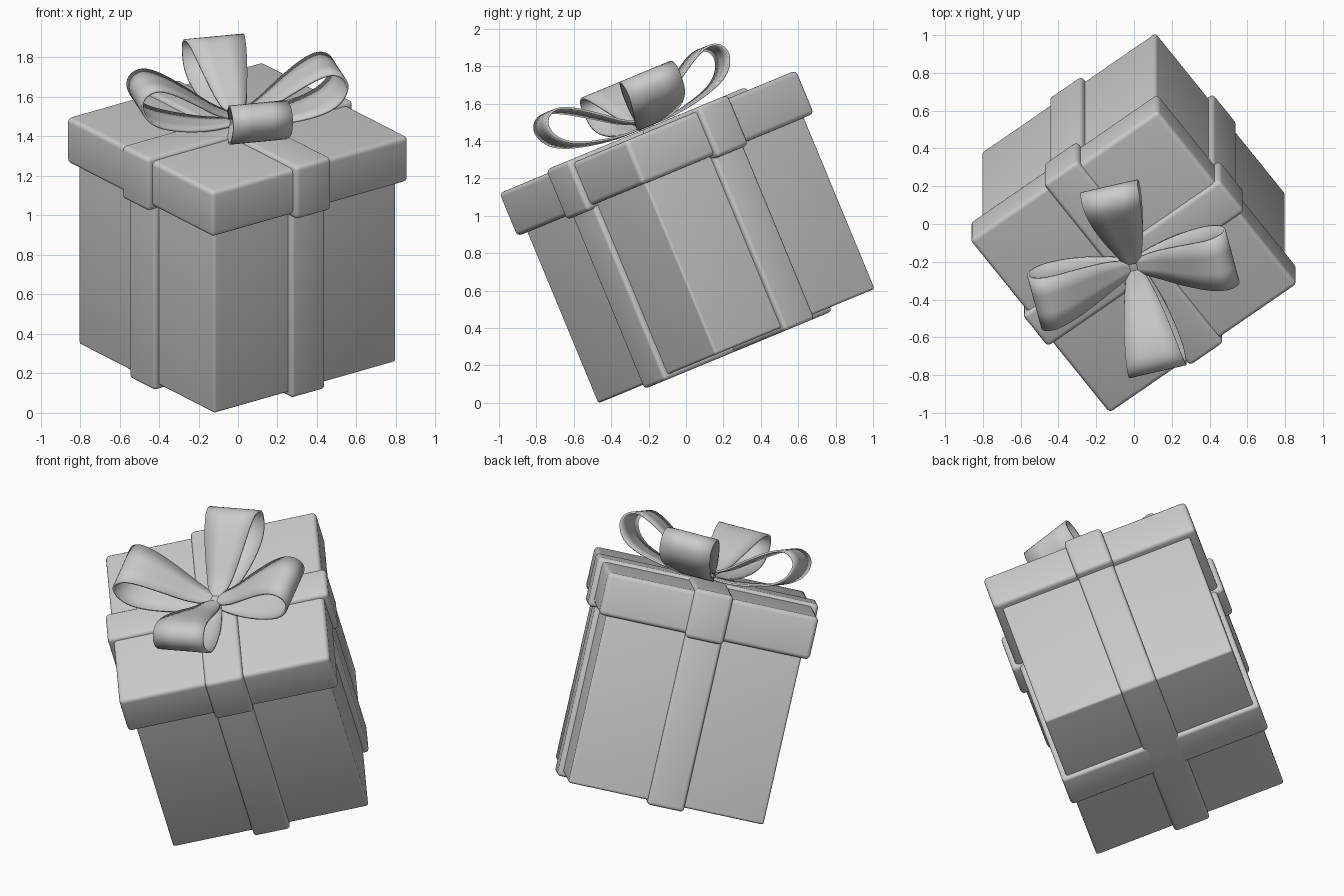
import bpy, bmesh
from math import radians
from mathutils import Matrix, Vector

if "Cube" in bpy.data.objects:
    bpy.data.objects.remove(bpy.data.objects["Cube"])

# Tilted frame of the whole gift: origin at the centre of the box base
TILT = Matrix.Translation((-0.003, 0.27, 0.304)) @ Matrix.Rotation(radians(22.5), 4, 'X')
YAW = TILT @ Matrix.Rotation(radians(36.7), 4, 'Z')


def finish(name, bm, frame):
    bmesh.ops.recalc_face_normals(bm, faces=bm.faces)
    mesh = bpy.data.meshes.new(name)
    bm.to_mesh(mesh)
    bm.free()
    ob = bpy.data.objects.new(name, mesh)
    bpy.context.collection.objects.link(ob)
    ob.matrix_world = frame
    bpy.context.view_layer.objects.active = ob
    for o in bpy.context.selected_objects:
        o.select_set(False)
    ob.select_set(True)
    bpy.ops.object.shade_smooth_by_angle(angle=radians(40))
    return ob


def block(name, sx, sy, z0, z1, bevel, frame=YAW):
    bm = bmesh.new()
    bmesh.ops.create_cube(bm, size=1)
    bmesh.ops.scale(bm, vec=(sx, sy, z1 - z0), verts=bm.verts)
    bmesh.ops.translate(bm, vec=(0, 0, (z0 + z1) / 2), verts=bm.verts)
    bmesh.ops.bevel(bm, geom=bm.edges[:], offset=bevel, segments=4,
                    profile=0.5, affect='EDGES')
    return finish(name, bm, frame)


# Box and lid
BODY, LID, TOP = 1.15, 1.24, 1.24
block("box_body", BODY, BODY, 0, 1.1, 0.014)
block("box_lid", LID, LID, 0.99, TOP, 0.025)

# Ribbon bands around box and lid, crossing at right angles
W, T = 0.215, 0.03
for k, label in enumerate(("a", "b")):
    frame = YAW @ Matrix.Rotation(radians(90 * k), 4, 'Z')
    block("box_ribbon_" + label, BODY + 2 * T, W, -0.024, 1.08, 0.02, frame)
    block("lid_ribbon_" + label, LID + 2 * T, W + 0.01, 0.97, TOP + 0.02, 0.024, frame)

# Bow loop side profile: (outward, up)
LOOP = [(0.0, 0.05), (0.12, 0.105), (0.25, 0.195), (0.37, 0.27), (0.455, 0.298),
        (0.515, 0.275), (0.535, 0.22), (0.505, 0.15), (0.43, 0.095),
        (0.30, 0.055), (0.15, 0.032), (0.0, 0.03)]


def smooth_path(pts, steps=4):
    # Catmull-Rom resampling
    p = [Vector(q) for q in pts]
    p = [2 * p[0] - p[1]] + p + [2 * p[-1] - p[-2]]
    out = []
    for i in range(1, len(p) - 2):
        a, b, c, d = p[i - 1:i + 3]
        for s in range(steps):
            t = s / steps
            out.append(0.5 * (2 * b + (c - a) * t + (2 * a - 5 * b + 4 * c - d) * t * t
                              + (3 * b - a - 3 * c + d) * t ** 3))
    return out + [p[-2]]


# Four tapered bow loops
path = smooth_path(LOOP)
for k in range(4):
    bm = bmesh.new()
    rows = []
    for q in path:
        f = min(1, max(0, q.x / 0.5))
        half = 0.035 + 0.12 * (1.6 * f - 0.6 * f * f)
        rows.append([bm.verts.new((q.x, half * s, q.y)) for s in (-1, -0.33, 0.33, 1)])
    for r0, r1 in zip(rows, rows[1:]):
        for j in range(3):
            bm.faces.new((r0[j], r0[j + 1], r1[j + 1], r1[j]))
    frame = TILT @ Matrix.Translation((0, 0, TOP)) @ Matrix.Rotation(radians(14 + 90 * k), 4, 'Z')
    ob = finish("bow_loop_%d" % (k + 1), bm, frame)
    mod = ob.modifiers.new("thickness", 'SOLIDIFY')
    mod.thickness = 0.012
    mod.offset = 0

# Knot in the middle of the bow
block("bow_knot", 0.075, 0.075, TOP, TOP + 0.065, 0.015,
      TILT @ Matrix.Rotation(radians(14), 4, 'Z'))
